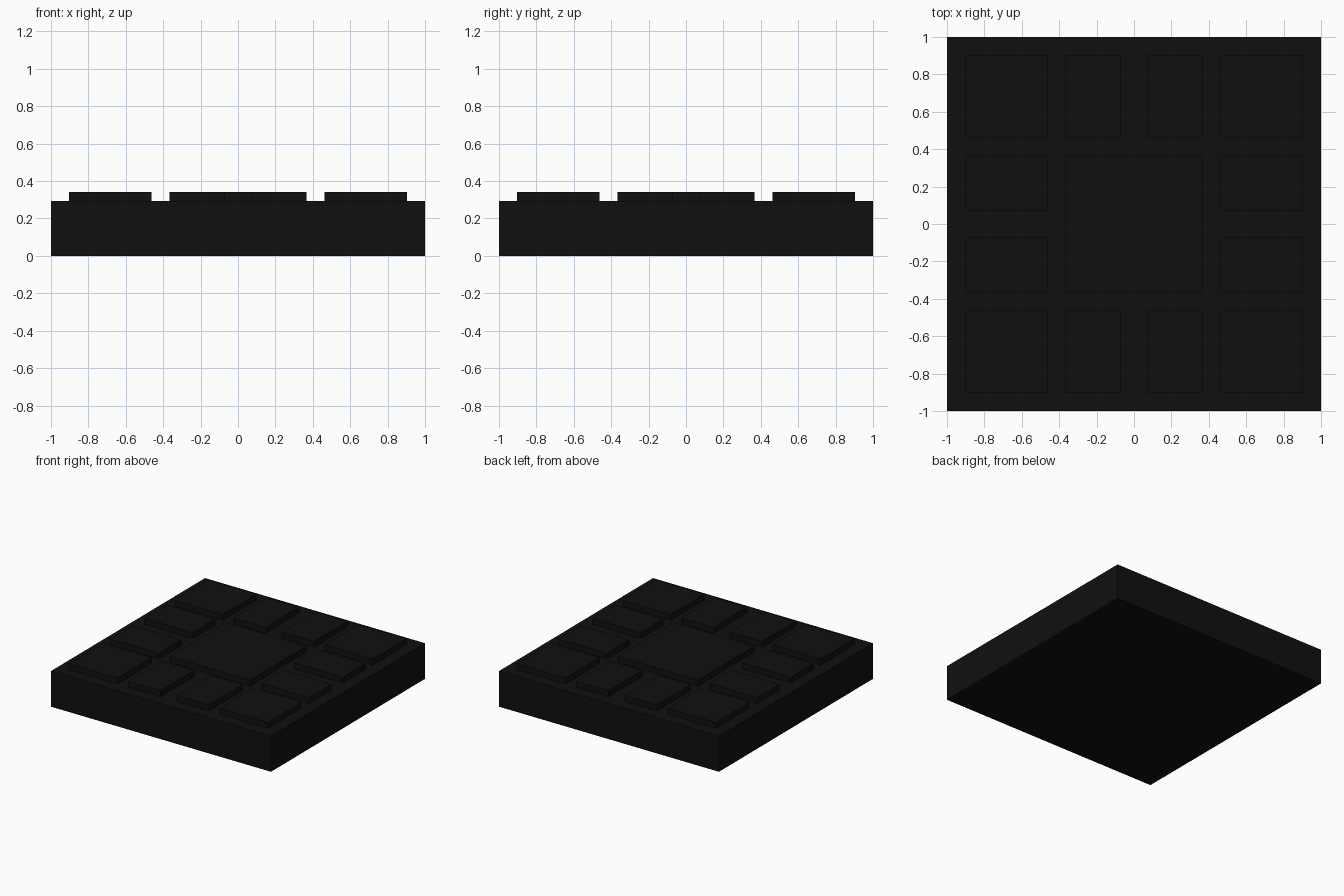
import bpy, bmesh
from mathutils import Vector

if "Cube" in bpy.data.objects:
    bpy.data.objects.remove(bpy.data.objects["Cube"])

U = 1 / 41            # layout module
BASE_TOP = 12 * U
PAD_TOP = 14 * U

black = bpy.data.materials.new("black")
black.diffuse_color = (0.005, 0.005, 0.005, 1)
black.use_nodes = True
black.node_tree.nodes["Principled BSDF"].inputs["Base Color"].default_value = black.diffuse_color


def box(name, x0, x1, y0, y1, z0, z1, open_bottom=False):
    """Axis-aligned box between the given limits."""
    bm = bmesh.new()
    bmesh.ops.create_cube(bm, size=1)
    bmesh.ops.scale(bm, vec=(x1 - x0, y1 - y0, z1 - z0), verts=bm.verts)
    bmesh.ops.translate(bm, vec=((x0 + x1) / 2, (y0 + y1) / 2, (z0 + z1) / 2), verts=bm.verts)
    if open_bottom:
        bottom = [f for f in bm.faces if f.normal.z < -0.5]
        bmesh.ops.delete(bm, geom=bottom, context='FACES_ONLY')
    mesh = bpy.data.meshes.new(name)
    bm.to_mesh(mesh)
    bm.free()
    mesh.materials.append(black)
    obj = bpy.data.objects.new(name, mesh)
    bpy.context.collection.objects.link(obj)
    return obj


def pad(name, xs, ys):
    """Raised tread pad resting on the slab, limits in modules."""
    return box(name, xs[0] * U, xs[1] * U, ys[0] * U, ys[1] * U, BASE_TOP, PAD_TOP, True)


# Slab
box("base_slab", -1, 1, -1, 1, 0, BASE_TOP)

# Large centre pad
pad("centre_pad", (-15, 15), (-15, 15))

# Ring of corner pads and paired edge pads
outer = {"left": (-37, -19), "right": (19, 37)}
inner = {"low": (-15, -3), "high": (3, 15)}
for side, span in outer.items():
    for row, other in outer.items():
        pad(f"corner_pad_{side}_{'front' if row == 'left' else 'back'}", span, other)
    for half, other in inner.items():
        pad(f"side_pad_{side}_{half}", span, other)
        pad(f"{'front' if side == 'left' else 'back'}_pad_{half}", other, span)
